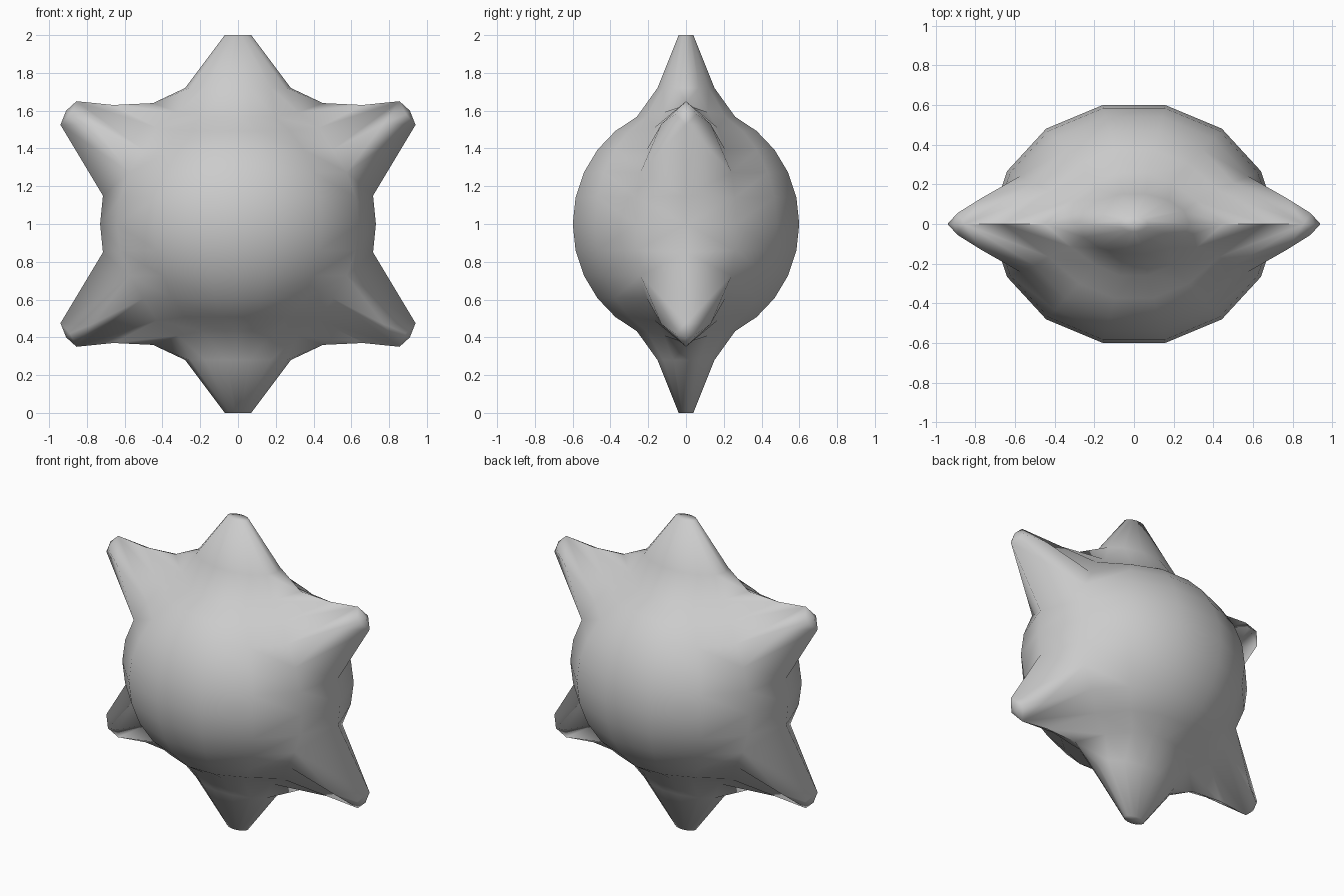
import bpy, bmesh, math

if "Cube" in bpy.data.objects:
    bpy.data.objects.remove(bpy.data.objects["Cube"])

# Outline row in the star plane (x, z from centre), one point per latitude
OUTLINE = [(.73, 0), (.715, .15), (.94, .525), (.855, .65), (.66, .63),
           (.45, .64), (.28, .72), (.07, 1.0)]
STEP = math.pi / 14 * 2          # 14 segments round the ball
BALL = (.71, .615, .63)          # ball radii


def ball_point(lat, az):
    c = math.cos(lat)
    return (BALL[0] * c * math.cos(az), BALL[1] * c * math.sin(az), BALL[2] * math.sin(lat))


def row(k):
    """One latitude row of an eighth: outline point, then round to the x = 0 plane."""
    px, pz = OUTLINE[k]
    points = [(px, 0, pz)]
    for j in (1, 2, 3):
        az = j * STEP
        if k == 7:                # flat tip of the upright spike
            p = (.07 * math.cos(az), .04 * math.sin(az), 1.0)
        elif k == 6:              # root of the upright spike
            p = (.28 * math.cos(az), .155 * math.sin(az), .72)
        else:
            x, y, z = ball_point(k * STEP / 2, az)
            pull = {4: .03, 5: .04}.get(k, 0) if j == 1 else 0
            p = (x + pull, y, z + pull * .6)
        points.append(p)
    points.append((0, points[-1][1], points[-1][2]))
    return points


bm = bmesh.new()
rows = [[bm.verts.new(p) for p in row(k)] for k in range(8)]

# Ball and upright spike, leaving a gap for the diagonal spike
for k in range(7):
    for j in range(4):
        if (k, j) != (2, 0):
            bm.faces.new((rows[k][j], rows[k][j + 1], rows[k + 1][j + 1], rows[k + 1][j]))

# Diagonal spike: side bulge and rounded tip
low, high, root_low, root_high = rows[2][0], rows[3][0], rows[2][1], rows[3][1]
side = bm.verts.new((.77, .13, .53))
cheek = bm.verts.new((.89, .055, .58))
tip = bm.verts.new((.91, 0, .6))
for tri in [(low, root_low, side), (root_low, root_high, side), (root_high, high, side),
            (low, side, cheek), (side, high, cheek), (low, cheek, tip), (cheek, high, tip)]:
    bm.faces.new(tri)

# Flat cap of the upright spike
bm.faces.new(rows[7] + [bm.verts.new((0, 0, 1.0))])
bmesh.ops.recalc_face_normals(bm, faces=bm.faces)
if sum(f.normal.dot(f.calc_center_median()) for f in bm.faces) < 0:
    bmesh.ops.reverse_faces(bm, faces=bm.faces)

mesh = bpy.data.meshes.new("puffy_star")
bm.to_mesh(mesh)
bm.free()
star = bpy.data.objects.new("puffy_star", mesh)
bpy.context.collection.objects.link(star)

# Mirror the eighth in all three directions, then stand it on the ground
mirror = star.modifiers.new("all_sides", 'MIRROR')
mirror.use_axis = (True, True, True)
mirror.merge_threshold = .0005
bpy.context.view_layer.objects.active = star
star.select_set(True)
bpy.ops.object.modifier_apply(modifier=mirror.name)
for v in star.data.vertices:
    v.co.z += 1
bpy.ops.object.shade_smooth_by_angle(angle=math.radians(75))
